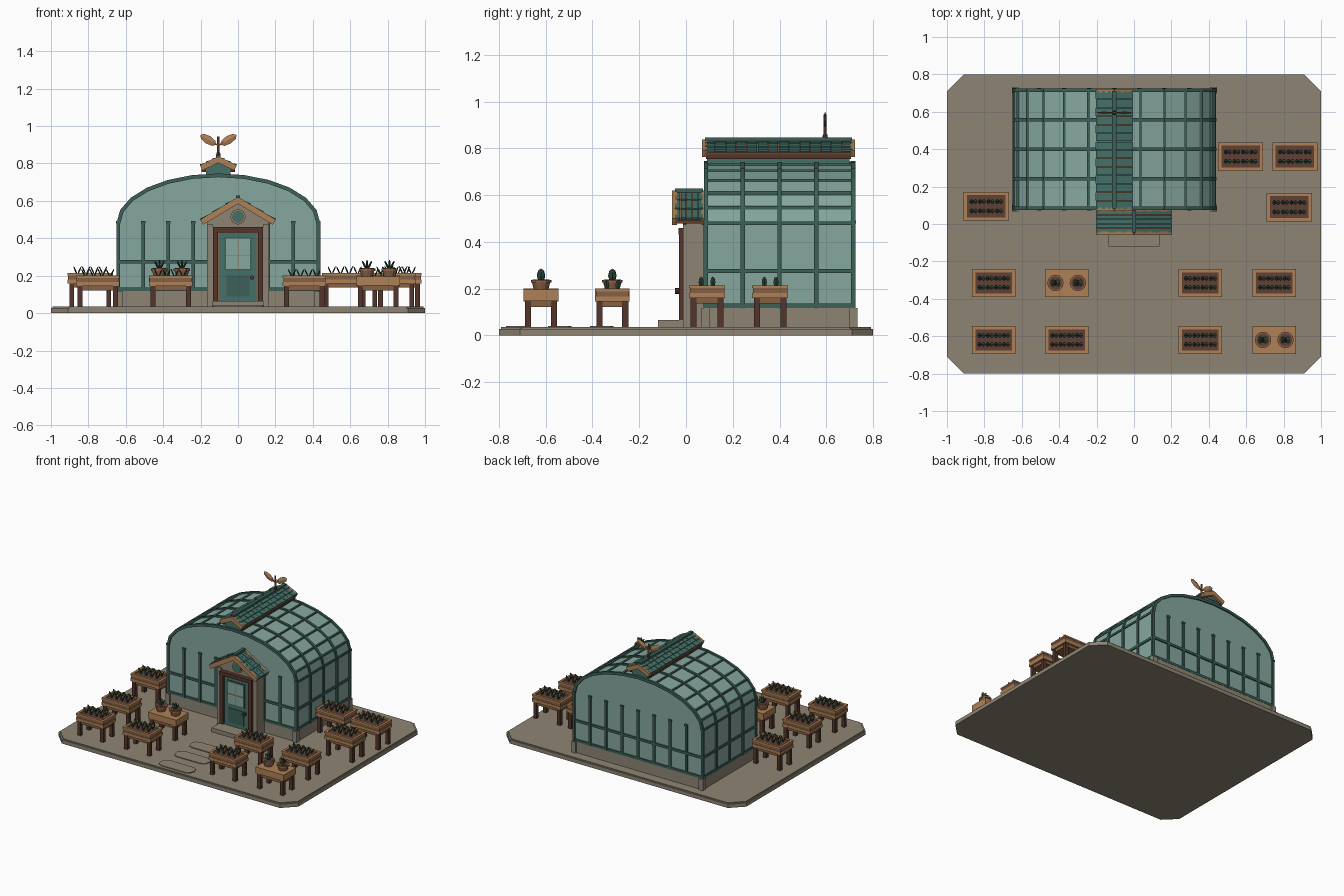
import bpy, bmesh, math
from mathutils import Matrix, Vector

if "Cube" in bpy.data.objects:
    bpy.data.objects.remove(bpy.data.objects["Cube"])

COLOURS = {
    "stone": (.27, .235, .175), "glass": (.24, .39, .345), "frame green": (.045, .115, .095),
    "roof green": (.06, .165, .14), "light wood": (.42, .22, .095), "mid wood": (.24, .115, .055),
    "dark wood": (.085, .035, .024), "soil": (.12, .05, .035), "leaf": (.03, .085, .05),
    "terracotta": (.27, .125, .06)}
MATS = {}
for label, rgb in COLOURS.items():
    m = bpy.data.materials.new(label)
    m.use_nodes = True
    m.diffuse_color = (*rgb, 1)
    m.node_tree.nodes["Principled BSDF"].inputs["Base Color"].default_value = (*rgb, 1)
    MATS[label] = m

X, Y, Z = Vector((1, 0, 0)), Vector((0, 1, 0)), Vector((0, 0, 1))


class Part:
    """Collects simple solids, each with its own colour, into one object."""

    def __init__(self, name):
        self.name, self.bm, self.slots = name, bmesh.new(), []

    def paint(self, verts, mat):
        if mat not in self.slots:
            self.slots.append(mat)
        for f in {f for v in verts for f in v.link_faces}:
            f.material_index = self.slots.index(mat)

    def box(self, mat, x, y, z):
        """x, y and z are (low, high) ranges."""
        c = Vector((sum(x) / 2, sum(y) / 2, sum(z) / 2))
        size = Matrix.Diagonal((x[1] - x[0], y[1] - y[0], z[1] - z[0], 1))
        r = bmesh.ops.create_cube(self.bm, size=1, matrix=Matrix.Translation(c) @ size)
        self.paint(r["verts"], mat)

    def beam(self, mat, p, q, side, width, thick):
        p, q = Vector(p), Vector(q)
        d = q - p
        n = d.cross(side).normalized() * thick
        M = Matrix((d, side * width, n)).transposed().to_4x4()
        r = bmesh.ops.create_cube(self.bm, size=1, matrix=Matrix.Translation((p + q) / 2) @ M)
        self.paint(r["verts"], mat)

    def leaf(self, mat, base, d, side, length, width, thick):
        d = Vector(d).normalized()
        n = d.cross(side).normalized()
        M = Matrix((side * width / 2, -n * thick / 2, d * length / 2)).transposed().to_4x4()
        r = bmesh.ops.create_uvsphere(self.bm, u_segments=4, v_segments=4, radius=1,
                                      matrix=Matrix.Translation(Vector(base) + d * length / 2) @ M)
        self.paint(r["verts"], mat)

    def cone(self, mat, at, r1, r2, h, axis=Z, sides=12):
        rot = Z.rotation_difference(axis).to_matrix().to_4x4()
        r = bmesh.ops.create_cone(self.bm, cap_ends=True, segments=sides, radius1=r1, radius2=r2,
                                  depth=h, matrix=Matrix.Translation(at) @ rot)
        self.paint(r["verts"], mat)

    def prism(self, mat, pts, offset):
        vs = [self.bm.verts.new(p) for p in pts]
        f = self.bm.faces.new(vs)
        r = bmesh.ops.extrude_face_region(self.bm, geom=[f])
        new = [v for v in r["geom"] if isinstance(v, bmesh.types.BMVert)]
        bmesh.ops.translate(self.bm, verts=new, vec=offset)
        self.paint(vs + new, mat)

    def done(self):
        bmesh.ops.recalc_face_normals(self.bm, faces=self.bm.faces)
        me = bpy.data.meshes.new(self.name)
        self.bm.to_mesh(me)
        self.bm.free()
        for s in self.slots:
            me.materials.append(MATS[s])
        ob = bpy.data.objects.new(self.name, me)
        bpy.context.collection.objects.link(ob)


# Paved base with cut corners, and flat stepping stones
base = Part("paved_base")
for inset, z, h in ((0, 0, .028), (.008, .028, .007)):
    a, b, c = 1 - inset, .8 - inset, .09
    base.prism("stone", [(-a, c - b, z), (c - a, -b, z), (a - c, -b, z), (a, c - b, z),
                         (a, b - c, z), (a - c, b, z), (c - a, b, z), (-a, b - c, z)], Z * h)
base.done()
path = Part("stepping_stones")
for y in (-.72, -.54, -.36):
    path.prism("stone", [(sx * (.1 + .04 * math.cos(t)), y + .05 * math.sin(t), .033)
                         for sx, a0 in ((1, -90), (-1, 90))
                         for t0 in range(0, 181, 45)
                         for t in [math.radians(t0 - 90 if sx > 0 else 90 - t0)]], Z * .008)
path.done()

# Greenhouse shell: plinth, glass and green ribs
CX, Y0, Y1, HW, SPRING, RISE = -.105, .085, .715, .535, .48, .257


def arch(deg, grow=0):
    t = math.radians(deg)
    return CX + (HW + grow) * math.sin(t), SPRING + (RISE + grow) * math.cos(t)


plinth = Part("stone_plinth")
plinth.box("stone", (CX - .54, CX + .54), (.078, .722), (.03, .12))
for sx in (-1, 1):
    for y in (Y0, Y1):
        plinth.box("stone", (CX + sx * .53 - .018, CX + sx * .53 + .018), (y - .018, y + .018), (.03, .118))
plinth.done()

angles = range(-90, 91, 15)
glass = Part("glass_shell")
outline = [(CX - HW, Y0, .11)] + [(arch(t)[0], Y0, arch(t)[1]) for t in angles] + [(CX + HW, Y0, .11)]
glass.prism("glass", outline, Y * (Y1 - Y0))
glass.done()

ribs = Part("greenhouse_frame")
for i in range(5):
    y = Y0 + (Y1 - Y0) * i / 4
    for sx in (-1, 1):
        x = CX + sx * HW
        ribs.box("frame green", (x - .01, x + .01), (y - .009, y + .009), (.115, .485))
    for t in angles[:-1]:
        (xa, za), (xb, zb) = arch(t - .5), arch(t + 15.5)
        ribs.beam("frame green", (xa, y, za), (xb, y, zb), Y, .018, .02)
for t in angles:
    x, z = arch(t)
    ribs.box("frame green", (x - .007, x + .007), (Y0, Y1), (z - .007, z + .007))
for sx in (-1, 1):
    x = CX + sx * HW
    for z in (.127, .275):
        ribs.box("frame green", (x - .009, x + .009), (Y0, Y1), (z - .009, z + .009))
for y in (Y0, Y1):
    for i in range(9):
        x = CX + HW * (i / 4 - 1)
        ribs.box("frame green", (x - .009, x + .009), (y - .01, y + .01), (.12, .485))
        ribs.box("frame green", (x - .012, x + .012), (y - .012, y + .012), (.478, .492))
    for z in (.127, .275):
        ribs.box("frame green", (CX - HW, CX + HW), (y - .009, y + .009), (z - .009, z + .009))
ribs.done()


def gable_roof(name, cx, half, y0, y1, eave, apex, tiles):
    """Tiled roof along y with board ends and a ridge cap."""
    r = Part(name)
    for sx in (-1, 1):
        low, top = Vector((cx + sx * half, 0, eave)), Vector((cx, 0, apex))
        n = Vector((sx * (apex - eave), 0, half)).normalized()
        mid = Y * (y0 + y1) / 2
        r.beam("mid wood", low + mid - n * .014, top + mid - n * .014, Y, y1 - y0 - .02, .014)
        step = (y1 - y0 - .02) / tiles
        for k in range(3):
            p, q = low.lerp(top, k / 3), low.lerp(top, min(1, (k + 1.2) / 3))
            for j in range(tiles):
                y = Y * (y0 + .01 + step * (j + .5))
                lift = n * (.003 if (j + k) % 2 else .001)
                r.beam("roof green", p + y + lift, q + y - n * .005, Y, step - .003, .01)
        for y in (y0 + .009, y1 - .009):
            r.beam("light wood", low + Y * y - n * .012, top + Y * y - n * .012, Y, .02, .032)
    r.box("frame green", (cx - .012, cx + .012), (y0 + .012, y1 - .012), (apex - .008, apex + .012))
    r.done()


# Ridge vent with its curb
gable_roof("vent_roof", CX, .097, .07, .722, .788, .834, 14)
vent = Part("vent_curb")
vent.box("roof green", (CX - .065, CX + .065), (.09, .70), (.715, .79))
for sx in (-1, 1):
    x = CX + sx * .078
    vent.box("dark wood", (x - .012, x + .012), (.085, .705), (.755, .778))
vent.prism("roof green", [(CX - .07, .088, .775), (CX + .07, .088, .775), (CX, .088, .815)], Y * .615)
vent.done()

# Roof finial shaped as a two-leaf sprout
vane = Part("sprout_finial")
vane.cone("mid wood", (CX, .595, .885), .007, .006, .12, sides=8)
vane.cone("dark wood", (CX, .595, .85), .013, .009, .02, sides=8)
for sx in (-1, 1):
    vane.beam("mid wood", (CX, .595, .895), (CX + sx * .03, .595, .915), Y, .008, .008)
    vane.leaf("light wood", (CX + sx * .012, .595, .9), (sx, 0, .62), Y, .1, .012, .045)
vane.done()

# Porch: walls, gable, roof, door and step
porch = Part("porch_walls")
porch.prism("stone", [(-.165, 0, .03), (.165, 0, .03), (.165, 0, .485), (0, 0, .59), (-.165, 0, .485)], Y * .08)
porch.box("stone", (-.137, .137), (-.12, .01), (.03, .065))
for sx in (-1, 1):
    x = sx * .15
    porch.box("stone", (x - .017, x + .017), (-.012, .01), (.03, .475))
porch.done()
gable_roof("porch_roof", 0, .2, -.058, .085, .497, .617, 5)

door = Part("porch_door")
for sx in (-1, 1):
    x = sx * .12
    door.box("dark wood", (x - .014, x + .014), (-.03, .01), (.04, .46))
door.box("dark wood", (-.134, .134), (-.032, .01), (.432, .46))
door.box("mid wood", (-.11, .11), (-.012, .01), (.06, .435))
door.box("roof green", (-.1, .1), (-.02, .005), (.065, .428))
door.box("frame green", (-.072, .072), (-.024, -.015), (.228, .408))
door.box("glass", (-.065, .065), (-.027, -.02), (.235, .4))
door.box("light wood", (-.003, .003), (-.03, -.022), (.235, .4))
door.box("light wood", (-.065, .065), (-.03, -.022), (.305, .311))
door.box("frame green", (-.062, .062), (-.024, -.015), (.09, .2))
door.cone("dark wood", (.075, -.033, .19), .012, .012, .03, Y, 8)
door.done()
window = Part("gable_window")
window.cone("light wood", (0, -.004, .515), .042, .042, .016, Y, 8)
window.cone("roof green", (0, -.01, .515), .034, .034, .012, Y, 8)
window.done()


def table(p, x, y, s, lift):
    """Legs, apron and board shared by planters and pot stands."""
    for sx in (-1, 1):
        for sy in (-1, 1):
            lx, ly = x + sx * .095 * s, y + sy * .055 * s
            p.box("dark wood", (lx - .013, lx + .013), (ly - .013, ly + .013), (.03, .15 + lift))
    p.box("mid wood", (x - .102 * s, x + .102 * s), (y - .062 * s, y + .062 * s), (.122 + lift, .15 + lift))


def planter(i, x, y, s=1, lift=0):
    p = Part(f"planter_{i}")
    table(p, x, y, s, lift)
    w, d, top = .116 * s, .074 * s, .2 + lift
    p.box("light wood", (x - w, x + w), (y - d, y + d), (.145 + lift, .167 + lift))
    p.box("soil", (x - w + .015, x + w - .015), (y - d + .015, y + d - .015), (.16, top - .008))
    for sy in (-1, 1):
        b = y + sy * (d - .009)
        p.box("mid wood", (x - w + .004, x + w - .004), (b - .006, b + .006), (.165 + lift, top - .01))
        p.box("light wood", (x - w, x + w), (b - .009, b + .009), (top - .012, top))
    for sx in (-1, 1):
        b = x + sx * (w - .009)
        p.box("mid wood", (b - .006, b + .006), (y - d + .004, y + d - .004), (.165 + lift, top - .01))
        p.box("light wood", (b - .009, b + .009), (y - d, y + d), (top - .012, top))
    for c in range(4):
        for r in (-1, 1):
            at = (x + (c - 1.5) * .044 * s, y + r * .024 * s, top - .01)
            for sx in (-1, 1):
                p.leaf("leaf", at, (sx * .45, 0, 1), Y, .052, .022, .008)
    p.done()


def pot_stand(i, x, y):
    p = Part(f"pot_stand_{i}")
    table(p, x, y, 1, 0)
    p.box("light wood", (x - .117, x + .117), (y - .074, y + .074), (.148, .196))
    for sx in (-1, 1):
        at = Vector((x + sx * .06, y, 0))
        p.cone("terracotta", at + Z * .212, .03, .04, .036)
        p.cone("terracotta", at + Z * .232, .044, .044, .012)
        p.cone("soil", at + Z * .237, .036, .036, .006)
        for lean in (-.5, 0, .5):
            p.leaf("leaf", at + Z * .228, (lean, 0, 1), Y, .058, .036, .012)
    p.done()


# Garden furniture
rows = [(x, y) for y in (-.62, -.315) for x in (-.75, -.36, .355, .75)]
for i, (x, y) in enumerate(rows, 1):
    (pot_stand if i in (4, 6) else planter)(i, x, y)
for i, (x, y) in enumerate(((-.79, .095), (.57, .36), (.86, .36), (.83, .09)), 9):
    planter(i, x, y, 1.04, .014)
